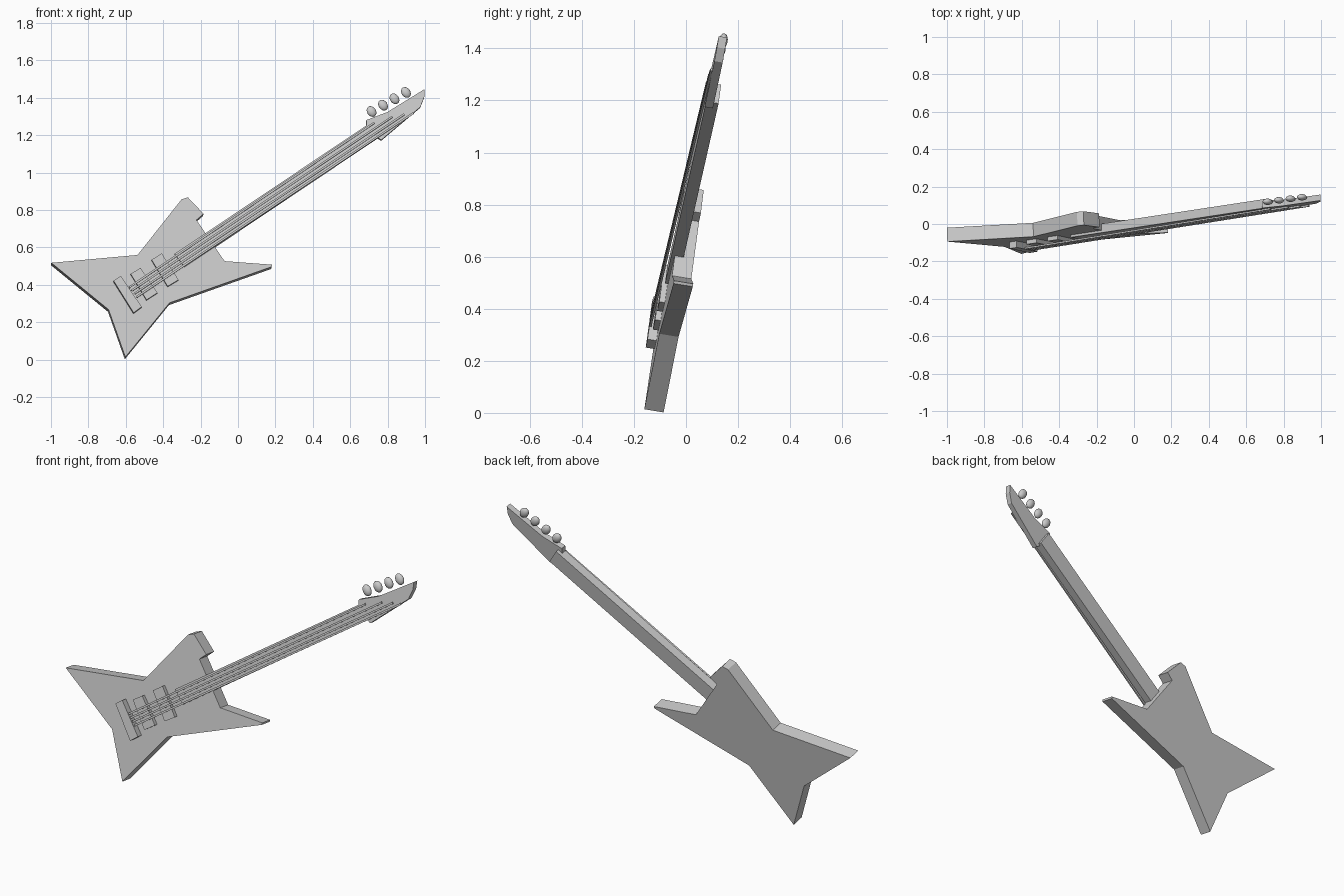
import bpy, bmesh
from mathutils import Vector, Matrix

if "Cube" in bpy.data.objects:
    bpy.data.objects.remove(bpy.data.objects["Cube"])

# The whole guitar lies on one tilted plane: y = Y0 + BX*x + CZ*z
Y0, BX, CZ = -0.137, 0.042, 0.164
NORMAL = Vector((BX, -1, CZ)).normalized()
ALONG = Vector((0.832, 0, 0.555))
ALONG = (ALONG - NORMAL * ALONG.dot(NORMAL)).normalized()
ACROSS = NORMAL.cross(ALONG).normalized()


def on_plane(x, z, d=0.0):
    """Point seen at (x, z) from the front, raised d above the body face."""
    return Vector((x, Y0 + BX * x + CZ * z - d * 1.014, z))


def add_object(name, bm):
    mesh = bpy.data.meshes.new(name)
    bm.to_mesh(mesh)
    bm.free()
    obj = bpy.data.objects.new(name, mesh)
    bpy.context.collection.objects.link(obj)
    return obj


def slab(name, points, thickness):
    """Extrude a front outline backwards along the plane normal."""
    bm = bmesh.new()
    face = bm.faces.new([bm.verts.new(p) for p in points])
    ext = bmesh.ops.extrude_face_region(bm, geom=[face], use_keep_orig=True)
    verts = [g for g in ext["geom"] if isinstance(g, bmesh.types.BMVert)]
    bmesh.ops.translate(bm, verts=verts, vec=-NORMAL * thickness)
    bmesh.ops.recalc_face_normals(bm, faces=bm.faces)
    return add_object(name, bm)


def flat_slab(name, outline, d, thickness):
    return slab(name, [on_plane(x, z, d) for x, z in outline], thickness)


# Pointed body with the neck notch
flat_slab("body", [
    (-0.998, 0.518), (-0.537, 0.56), (-0.302, 0.857), (-0.268, 0.868),
    (-0.184, 0.78), (-0.222, 0.747), (-0.072, 0.527), (0.182, 0.508),
    (0.18, 0.497), (-0.366, 0.304), (-0.602, 0.014), (-0.692, 0.268)], 0, 0.075)

# Neck and headstock
flat_slab("neck", [(-0.339, 0.566), (0.71, 1.268), (0.757, 1.196), (-0.286, 0.497)],
          0.013, 0.048)
flat_slab("headstock", [
    (0.686, 1.281), (0.798, 1.324), (0.998, 1.447), (0.996, 1.404),
    (0.975, 1.351), (0.766, 1.175), (0.686, 1.228)], 0.016, 0.032)

# Bridge and pickups, sunk a little into the body
flat_slab("bridge", [(-0.665, 0.422), (-0.627, 0.448), (-0.515, 0.283), (-0.558, 0.251)],
          0.035, 0.045)
flat_slab("bridge_pickup", [(-0.574, 0.459), (-0.521, 0.491), (-0.43, 0.358), (-0.489, 0.32)],
          0.022, 0.032)
flat_slab("neck_pickup", [(-0.462, 0.534), (-0.408, 0.569), (-0.318, 0.427), (-0.376, 0.392)],
          0.022, 0.032)

# Four strings fanning slightly from bridge to headstock
string_ends = [(0.729, 1.268), (0.825, 1.30), (0.889, 1.313), (0.937, 1.319)]
for i, end in enumerate(string_ends):
    a = on_plane(-0.582 + 0.0133 * i, 0.387 - 0.017 * i, 0.036)
    b = on_plane(*end, 0.025)
    side = (b - a).cross(NORMAL).normalized() * 0.005
    slab(f"string_{i + 1}", [a + side, b + side, b - side, a - side], 0.009)

# Four rounded tuning pegs along the upper edge of the headstock
for i in range(4):
    bm = bmesh.new()
    bmesh.ops.create_uvsphere(bm, u_segments=16, v_segments=10, radius=1)
    axes = Matrix((ALONG * 0.024, ACROSS * 0.031, NORMAL * 0.017)).transposed().to_4x4()
    bmesh.ops.transform(bm, matrix=axes, verts=bm.verts)
    bmesh.ops.translate(bm, verts=bm.verts,
                        vec=on_plane(0.714 + 0.0613 * i, 1.327 + 0.034 * i, -0.008))
    bmesh.ops.recalc_face_normals(bm, faces=bm.faces)
    for f in bm.faces:
        f.smooth = True
    add_object(f"tuning_peg_{i + 1}", bm)
